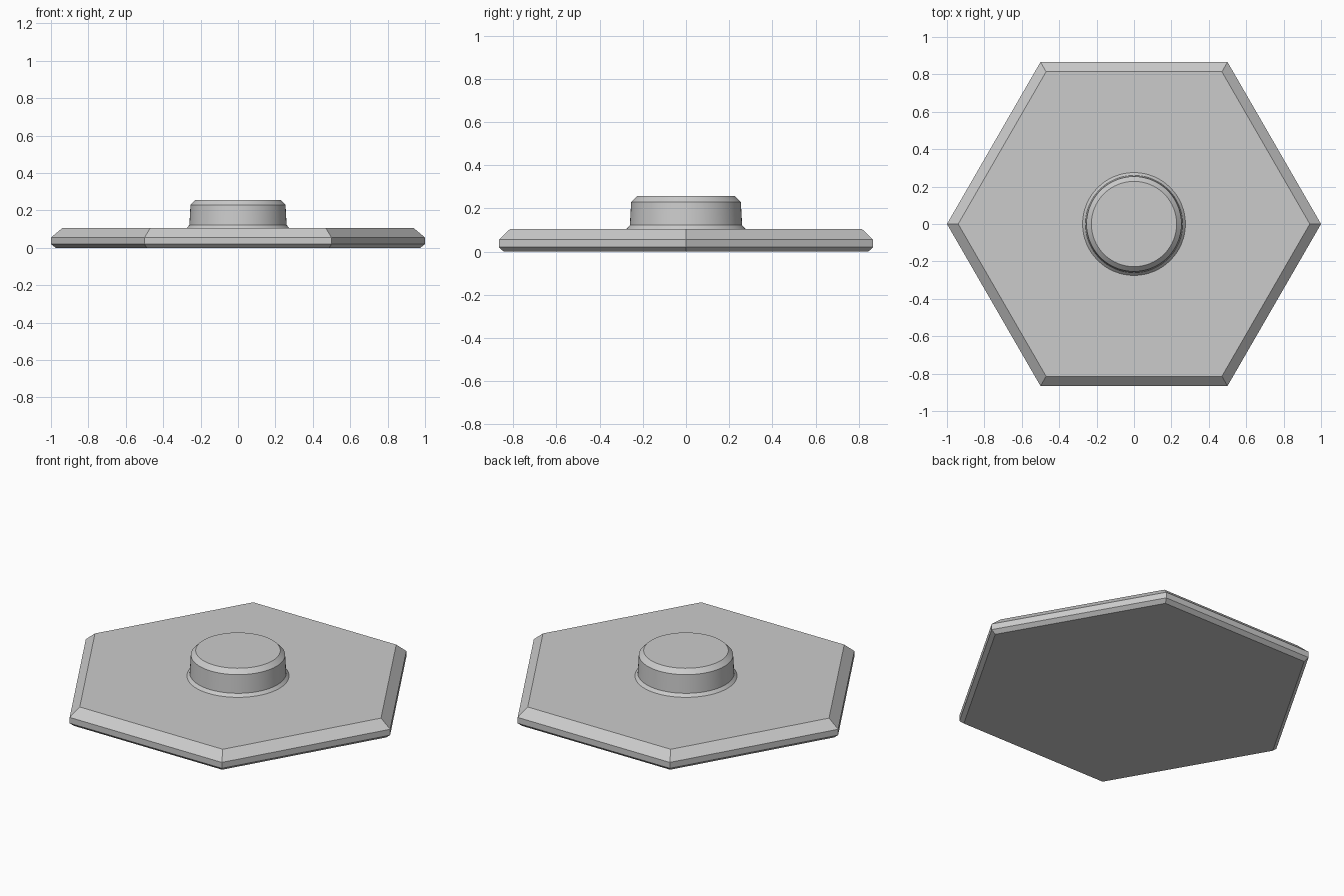
import bpy
import bmesh
import math

cube = bpy.data.objects.get("Cube")
if cube:
    bpy.data.objects.remove(cube, do_unlink=True)

grey = bpy.data.materials.new("light_grey")
grey.use_nodes = True
colour = (0.6, 0.6, 0.6, 1)
grey.diffuse_color = colour
grey.node_tree.nodes["Principled BSDF"].inputs["Base Color"].default_value = colour


def turned_part(name, profile, sides, cap_bottom=True):
    """Stack rings of (radius, height), bridge them and cap the ends."""
    bm = bmesh.new()
    rings = []
    for radius, z in profile:
        angles = [2 * math.pi * i / sides for i in range(sides)]
        rings.append([bm.verts.new((radius * math.cos(a), radius * math.sin(a), z))
                      for a in angles])
    for low, high in zip(rings, rings[1:]):
        for i in range(sides):
            j = (i + 1) % sides
            bm.faces.new((low[i], low[j], high[j], high[i]))
    bm.faces.new(rings[-1])
    if cap_bottom:
        bm.faces.new(rings[0][::-1])
    mesh = bpy.data.meshes.new(name)
    bm.to_mesh(mesh)
    bm.free()
    mesh.materials.append(grey)
    obj = bpy.data.objects.new(name, mesh)
    bpy.context.collection.objects.link(obj)
    return obj


# Six-sided plate with a wide top bevel and a narrow bottom bevel
turned_part("hexagonal_plate",
            [(0.975, 0), (1, 0.02), (1, 0.055), (0.94, 0.105)], 6)

# Round knob with a flared foot, slightly tapered wall and bevelled rim
knob = turned_part("round_knob",
                   [(0.275, 0.105), (0.26, 0.122), (0.254, 0.23), (0.228, 0.256)],
                   64, cap_bottom=False)
bpy.ops.object.select_all(action="DESELECT")
knob.select_set(True)
bpy.context.view_layer.objects.active = knob
bpy.ops.object.shade_smooth_by_angle(angle=math.radians(30))
